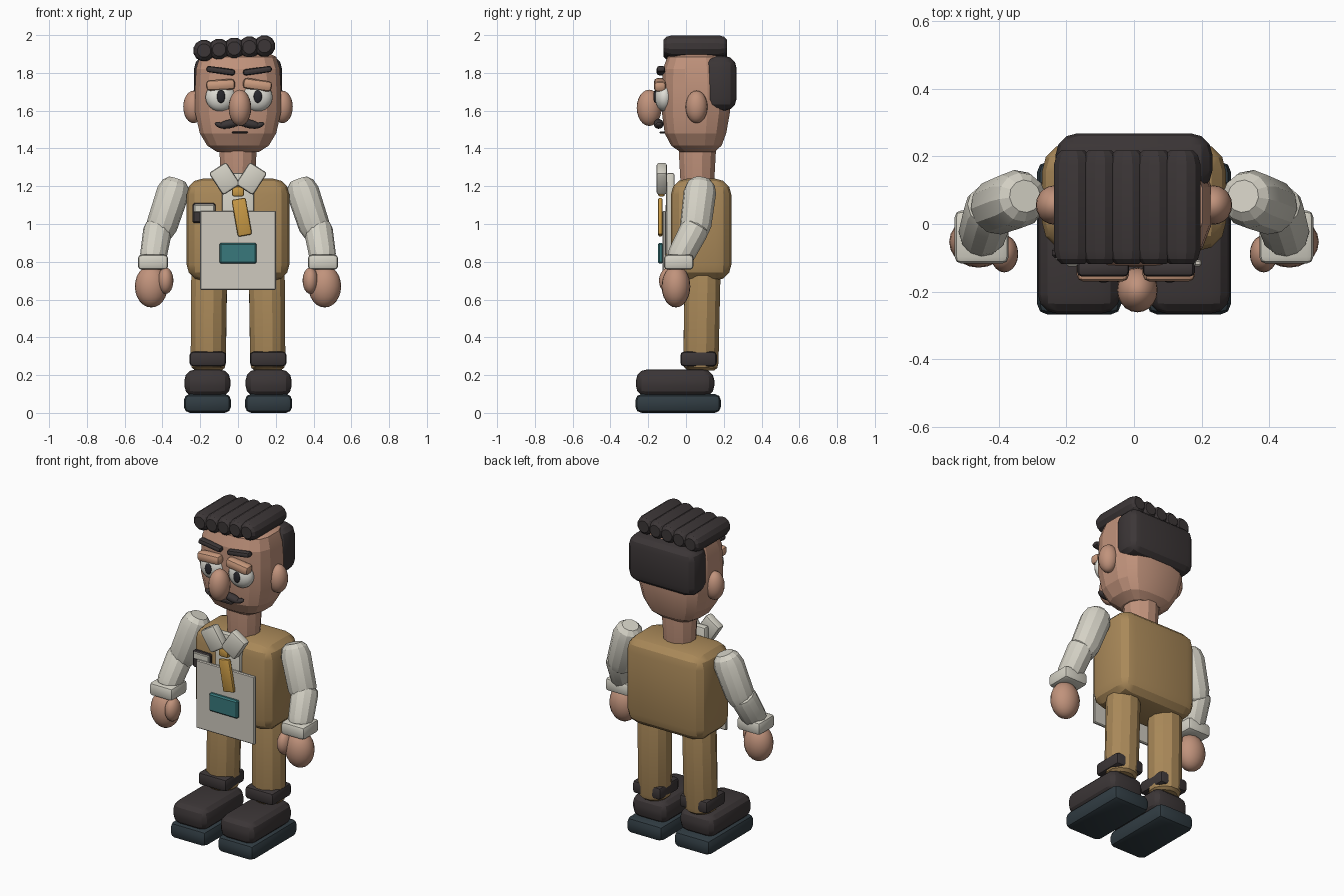
import bpy, bmesh
from math import sin, cos, pi, radians
from mathutils import Vector, Matrix

if "Cube" in bpy.data.objects:
    bpy.data.objects.remove(bpy.data.objects["Cube"])

COLORS = {
    "skin": (.53, .29, .20), "lid": (.60, .33, .21), "dark": (.045, .037, .038),
    "sole": (.03, .045, .055), "vest": (.40, .25, .10), "shirt": (.66, .64, .56),
    "paper": (.62, .59, .52), "teal": (.04, .19, .20), "tie": (.58, .32, .06),
    "eye": (.75, .74, .68), "pupil": (.02, .02, .025)}
MATS = {}
for key, c in COLORS.items():
    MATS[key] = bpy.data.materials.new(key)
    MATS[key].diffuse_color = (*c, 1)


def finish(name, bm, mat, angle=0):
    bmesh.ops.recalc_face_normals(bm, faces=bm.faces)
    me = bpy.data.meshes.new(name)
    bm.to_mesh(me)
    bm.free()
    me.materials.append(MATS[mat])
    ob = bpy.data.objects.new(name, me)
    bpy.context.collection.objects.link(ob)
    if angle:
        bpy.ops.object.select_all(action='DESELECT')
        ob.select_set(True)
        bpy.context.view_layer.objects.active = ob
        bpy.ops.object.shade_smooth_by_angle(angle=radians(angle))
    return ob


def box(name, lo, hi, mat, bevel=.01, seg=2, tilt=0):
    """Bevelled box from its corners, tilted clockwise as seen from the front."""
    lo, hi = Vector(lo), Vector(hi)
    bm = bmesh.new()
    bmesh.ops.create_cube(bm, size=1)
    bmesh.ops.scale(bm, vec=hi - lo, verts=bm.verts)
    bmesh.ops.bevel(bm, geom=bm.edges[:], offset=bevel, segments=seg, profile=.5, affect='EDGES')
    bm.transform(Matrix.Translation((lo + hi) / 2) @ Matrix.Rotation(radians(tilt), 4, 'Y'))
    return finish(name, bm, mat, 25)


def ball(name, c, r, mat, tilt=0):
    bm = bmesh.new()
    bmesh.ops.create_uvsphere(bm, u_segments=20, v_segments=12, radius=1)
    bm.transform(Matrix.Translation(c) @ Matrix.Rotation(radians(tilt), 4, 'Y') @ Matrix.Diagonal((*r, 1)))
    return finish(name, bm, mat, 40)


def loft(name, rings, mat, angle=0):
    bm = bmesh.new()
    loops = [[bm.verts.new(p) for p in ring] for ring in rings]
    n = len(loops[0])
    for a, b in zip(loops, loops[1:]):
        for i in range(n):
            bm.faces.new((a[i], a[(i + 1) % n], b[(i + 1) % n], b[i]))
    bm.faces.new(loops[0])
    bm.faces.new(loops[-1])
    return finish(name, bm, mat, angle)


def limb(name, a, b, ra, rb, mat, sides=10, cap=.03, end=.7):
    """Tapered tube with rounded ends."""
    a, b = Vector(a), Vector(b)
    d = b - a
    L = d.length
    q = d.to_track_quat('Z', 'Y')
    k = cap / L
    prof = [(0, end), (k * .35, (1 + end) / 2 + .06), (k, 1), (1 - k, 1), (1 - k * .35, (1 + end) / 2 + .06), (1, end)]
    rings = []
    for t, f in prof:
        r = (ra + (rb - ra) * t) * f
        rings.append([a + d * t + q @ Vector((r * cos(2 * pi * (i + .5) / sides),
                                              r * sin(2 * pi * (i + .5) / sides), 0)) for i in range(sides)])
    return loft(name, rings, mat, 20)


def squircle(hx, y0, y1, z, n=16, e=.68):
    def f(v):
        return (abs(v) ** e) * (1 if v > 0 else -1)
    cy, hy = (y0 + y1) / 2, (y1 - y0) / 2
    return [(hx * f(cos(2 * pi * (i + .5) / n)), cy + hy * f(sin(2 * pi * (i + .5) / n)), z) for i in range(n)]


# Torso and neck
box("vest_torso", (-.272, -.08, .70), (.272, .24, 1.24), "vest", .085, 3)
limb("neck", (0, .06, 1.18), (0, .06, 1.44), .09, .105, "skin", 12, .02, .85)

# Head
loft("head", [squircle(*r) for r in (
    (.11, -.03, .15, 1.38), (.165, -.08, .19, 1.415), (.205, -.115, .215, 1.48), (.23, -.13, .235, 1.59),
    (.23, -.13, .238, 1.72), (.225, -.125, .23, 1.82), (.205, -.10, .21, 1.885), (.15, -.05, .16, 1.91))],
    "skin", 15)

# Hair
box("back_hair", (-.232, .095, 1.60), (.232, .268, 1.89), "dark", .065, 3)
for i in range(5):
    x, z = -.18 + .08 * i, 1.918 + .006 * i
    limb("hair_roll", (x, -.118, z), (x, .217, z), .058, .058, "dark", 12, .04, .62)

# Face
ball("nose", (.01, -.195, 1.615), (.06, .066, .096), "skin")
for s, x in ((-1, -.092), (1, .103)):
    ball("eye", (x, -.115, 1.672), (.08, .05, .076), "eye")
    ball("pupil", (x + .002, -.163, 1.675), (.022, .01, .034), "pupil")
    box("eyelid", (x - .077, -.17, 1.708), (x + .077, -.105, 1.765), "lid", .02, 2, -3 if s < 0 else 8)
    box("eyebrow", (x - .077, -.155, 1.795), (x + .077, -.11, 1.828), "dark", .014, 2, 8 * -s)
    ball("ear", (s * .235, .056, 1.62), (.055, .058, .086), "skin")
    # Moustache: a thick inner lobe and an upturned tip
    ball("moustache_inner", (.008 + s * .052, -.145, 1.53), (.062, .026, .023), "dark", 12 * s)
    ball("moustache_tip", (.008 + s * .098, -.142, 1.522), (.035, .02, .015), "dark", -18 * s)
box("mouth", (-.032, -.14, 1.48), (.052, -.11, 1.49), "dark", .004, 1)

# Shirt front, collar, tie, buttons
box("shirt_front", (-.085, -.105, .83), (.085, -.06, 1.27), "shirt", .012)
for s in (-1, 1):
    box("collar", (s * .071 - .055, -.157, 1.17), (s * .071 + .055, -.10, 1.31), "shirt", .014, 2, 33 * s)
box("tie_knot", (-.032, -.148, 1.145), (.032, -.112, 1.20), "tie", .012)
box("tie_blade", (-.018, -.148, .937), (.058, -.124, 1.135), "tie", .01, 2, -10)
for z in (.84, .93):
    ball("button", (0, -.102, z), (.015, .01, .015), "tie")

# Apron-like sheet with patch, and chest badge
box("sheet", (-.20, -.125, .65), (.20, -.106, 1.07), "paper", .005, 1)
box("patch", (-.098, -.148, .79), (.098, -.12, .90), "teal", .008, 1)
box("badge", (-.242, -.10, 1.005), (-.12, -.07, 1.11), "dark", .008, 1)
box("badge_label", (-.232, -.108, 1.062), (-.125, -.09, 1.103), "shirt", .004, 1)

for s in (-1, 1):
    # Arms
    limb("upper_sleeve", (s * .322, .082, 1.235), (s * .425, .043, .925), .088, .082, "shirt", 12, .07, .55)
    limb("lower_sleeve", (s * .42, .06, 1.0), (s * .453, -.045, .80), .078, .07, "shirt", 12, .04, .7)
    box("sleeve_cuff", (s * .45 - .08, -.117, .758), (s * .45 + .08, .04, .838), "shirt", .02)
    ball("hand", (s * .459, -.053, .67), (.087, .076, .112), "skin", 0)
    ball("thumb", (s * .383, -.088, .70), (.041, .055, .07), "skin", 0)
    # Legs
    limb("trouser_leg", (s * .152, .088, .76), (s * .158, .078, .225), .098, .096, "vest", 12, .04, .75)
    box("trouser_cuff", (s * .16 - .097, -.03, .246), (s * .16 + .097, .163, .325), "dark", .02)
    # Shoes
    box("shoe_upper", (s * .162 - .122, -.265, .085), (s * .162 + .122, .15, .23), "dark", .058, 3)
    box("shoe_sole", (s * .162 - .125, -.268, 0), (s * .162 + .125, .185, .10), "sole", .033, 2)

for m in bpy.data.materials:
    if m.users and not m.is_grease_pencil:
        m.use_nodes = True
        m.node_tree.nodes["Principled BSDF"].inputs["Base Color"].default_value = m.diffuse_color
